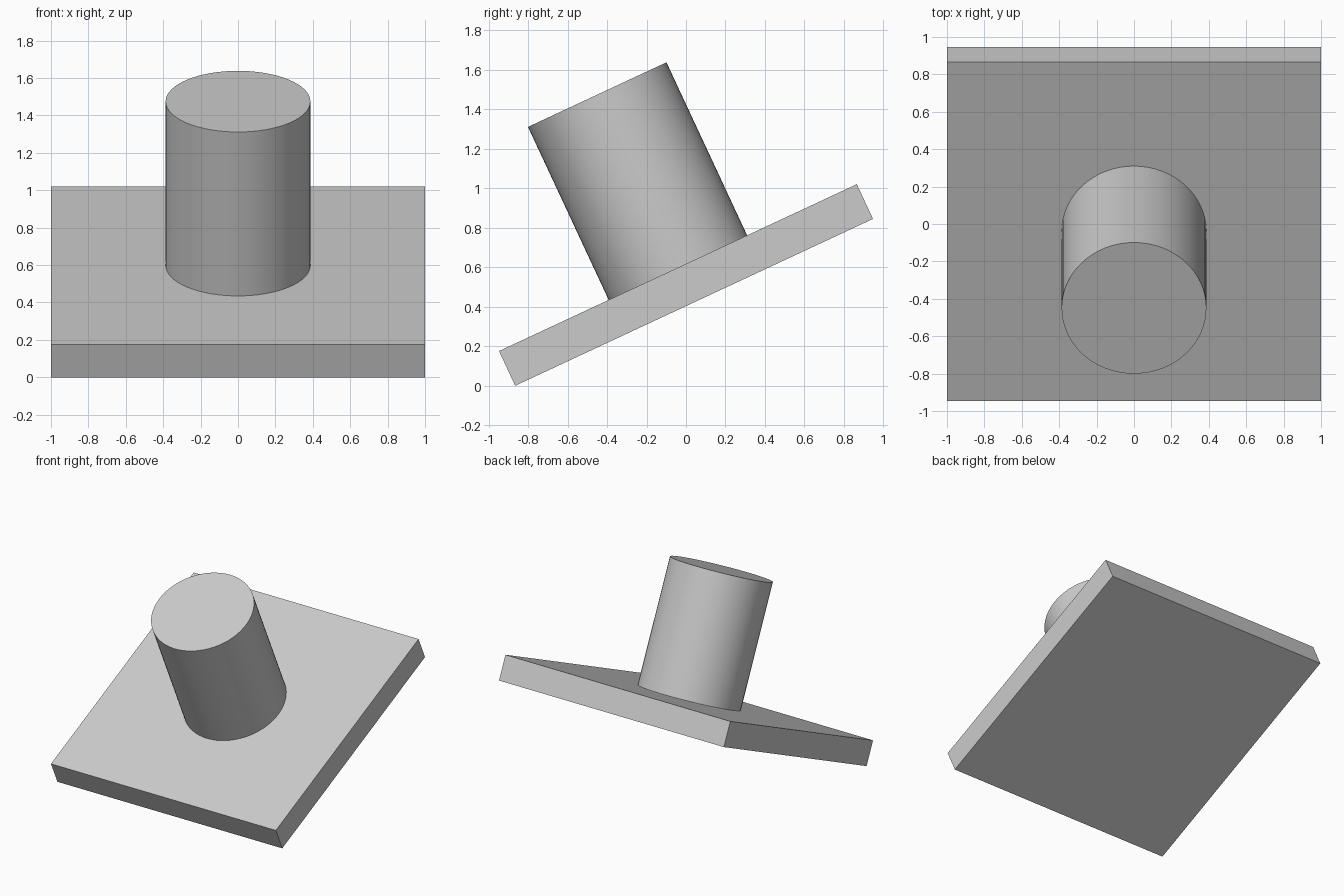
import bpy
from math import radians, sin, cos
from mathutils import Vector

cube = bpy.data.objects.get("Cube")
if cube:
    bpy.data.objects.remove(cube, do_unlink=True)

TILT = radians(25)
SIDE = 2.0
THICK = 0.194
RADIUS = 0.387
HEIGHT = 0.967

# Single grey finish
grey = bpy.data.materials.new("light grey")
grey.use_nodes = True
colour = (0.6, 0.6, 0.6, 1)
grey.diffuse_color = colour
grey.node_tree.nodes["Principled BSDF"].inputs["Base Color"].default_value = colour

# Tilted axis, and plate centre that rests its front lower edge on the ground
axis = Vector((0, -sin(TILT), cos(TILT)))
centre = Vector((0, 0, (SIDE * sin(TILT) + THICK * cos(TILT)) / 2))


def finish(name):
    obj = bpy.context.object
    obj.name = name
    obj.data.materials.append(grey)
    return obj


# Square base plate
bpy.ops.mesh.primitive_cube_add(size=1, location=centre, rotation=(TILT, 0, 0))
plate = finish("base_plate")
plate.scale = (SIDE, SIDE, THICK)

# Round post standing square to the plate
bpy.ops.mesh.primitive_cylinder_add(
    vertices=64, radius=RADIUS, depth=HEIGHT,
    location=centre + axis * (THICK + HEIGHT) / 2, rotation=(TILT, 0, 0))
finish("round_post")
bpy.ops.object.shade_smooth_by_angle(angle=radians(30))
